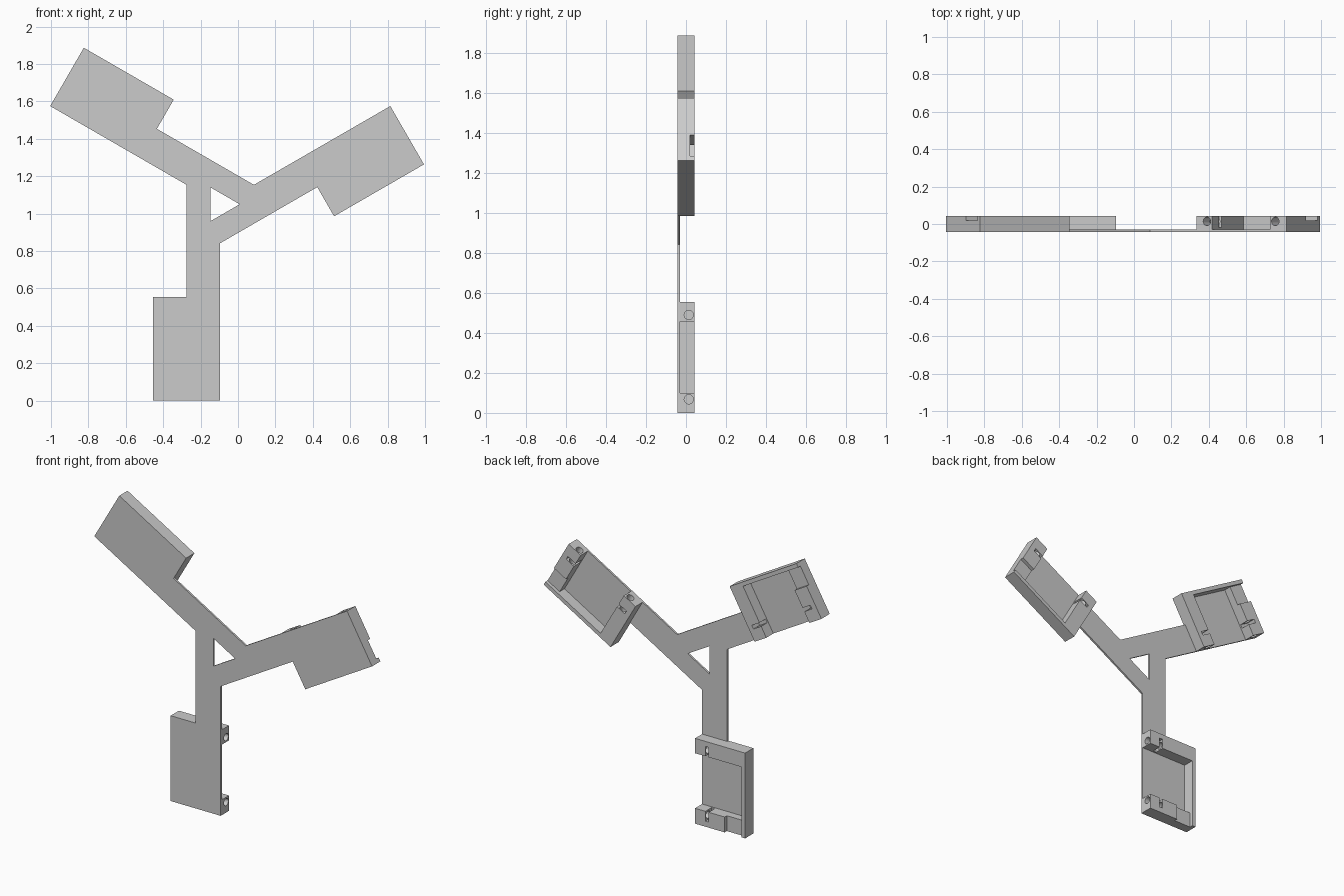
import bpy, bmesh, math
from mathutils import Matrix, Vector

if "Cube" in bpy.data.objects:
    bpy.data.objects.remove(bpy.data.objects["Cube"])

HUB = Vector((-0.095, 0, 1.05))      # centre of the three-fold symmetry
FRONT, FLOOR, BACK = -0.0425, -0.03, 0.0425
TRAY_TOP = -0.495                    # tray edge nearest the hub, hub-relative

grey = bpy.data.materials.new("light grey")
grey.diffuse_color = (0.6, 0.6, 0.6, 1)
grey.use_nodes = True
grey.node_tree.nodes["Principled BSDF"].inputs["Base Color"].default_value = grey.diffuse_color


def finish(name, bm):
    bmesh.ops.recalc_face_normals(bm, faces=bm.faces)
    mesh = bpy.data.meshes.new(name)
    bm.to_mesh(mesh)
    bm.free()
    mesh.materials.append(grey)
    obj = bpy.data.objects.new(name, mesh)
    bpy.context.collection.objects.link(obj)
    return obj


def prism(name, points, y0, y1):
    """Extrude an x-z outline from y0 to y1."""
    bm = bmesh.new()
    face = bm.faces.new([bm.verts.new((x, y0, z)) for x, z in points])
    new = bmesh.ops.extrude_face_region(bm, geom=[face])["geom"]
    verts = [v for v in new if isinstance(v, bmesh.types.BMVert)]
    bmesh.ops.translate(bm, verts=verts, vec=(0, y1 - y0, 0))
    return finish(name, bm)


def box(name, x0, x1, y0, y1, z0, z1):
    return prism(name, [(x0, z0), (x1, z0), (x1, z1), (x0, z1)], y0, y1)


def bore(name, x0, x1, y, z, radius):
    bm = bmesh.new()
    bmesh.ops.create_cone(bm, cap_ends=True, segments=32, radius1=radius, radius2=radius,
                          depth=x1 - x0, matrix=Matrix.Translation(((x0 + x1) / 2, y, z))
                          @ Matrix.Rotation(math.pi / 2, 4, 'Y'))
    return finish(name, bm)


def cut(obj, cutters):
    for c in cutters:
        mod = obj.modifiers.new("cut", 'BOOLEAN')
        mod.operation, mod.solver, mod.object = 'DIFFERENCE', 'EXACT', c
    bpy.context.view_layer.update()
    graph = bpy.context.evaluated_depsgraph_get()
    mesh = bpy.data.meshes.new_from_object(obj.evaluated_get(graph))
    obj.modifiers.clear()
    obj.data = mesh
    for c in cutters:
        bpy.data.objects.remove(c)


def spin(x, z, k):
    a = math.radians(120 * k)
    return (x * math.cos(a) - z * math.sin(a), x * math.sin(a) + z * math.cos(a))


# Thin three-armed plate with a triangular window
outline, window = [], []
for k in range(3):
    outline += [spin(x, z, k) for x, z in
                ((-0.18, TRAY_TOP), (0, TRAY_TOP), (0, -0.208))]
    window.append(spin(0.104, 0, k))
arms = prism("three_arm_plate", outline, FRONT, FLOOR)
cut(arms, [prism("window_cutter", window, -0.1, 0.1)])
arms.location = HUB

# Tray with an open side, a notched end rim, and bolt bores with nut slots
Z0 = -HUB.z
tray = box("tray_1", -0.36, 0, FRONT, BACK, Z0, TRAY_TOP)
cutters = [
    box("pocket", -0.335, 0.1, FLOOR, 0.1, Z0 + 0.10, Z0 + 0.458),
    box("rim_notch", -0.335, -0.213, 0.02, 0.1, Z0 - 0.1, Z0 + 0.2),
    box("lower_nut_slot", -0.098, -0.074, -0.02, 0.1, Z0 + 0.036, Z0 + 0.12),
    box("upper_nut_slot", -0.098, -0.074, -0.02, 0.1, Z0 + 0.44, Z0 + 0.522),
]
for z in (0.068, 0.49):
    cutters.append(bore("bolt_bore", -0.14, 0.05, 0.014, Z0 + z, 0.023))
cut(tray, cutters)

# Repeat the tray on every arm
for k in range(3):
    obj = tray
    if k:
        obj = bpy.data.objects.new(f"tray_{k + 1}", tray.data)
        bpy.context.collection.objects.link(obj)
    obj.location = HUB
    obj.rotation_euler = (0, math.radians(-120 * k), 0)
